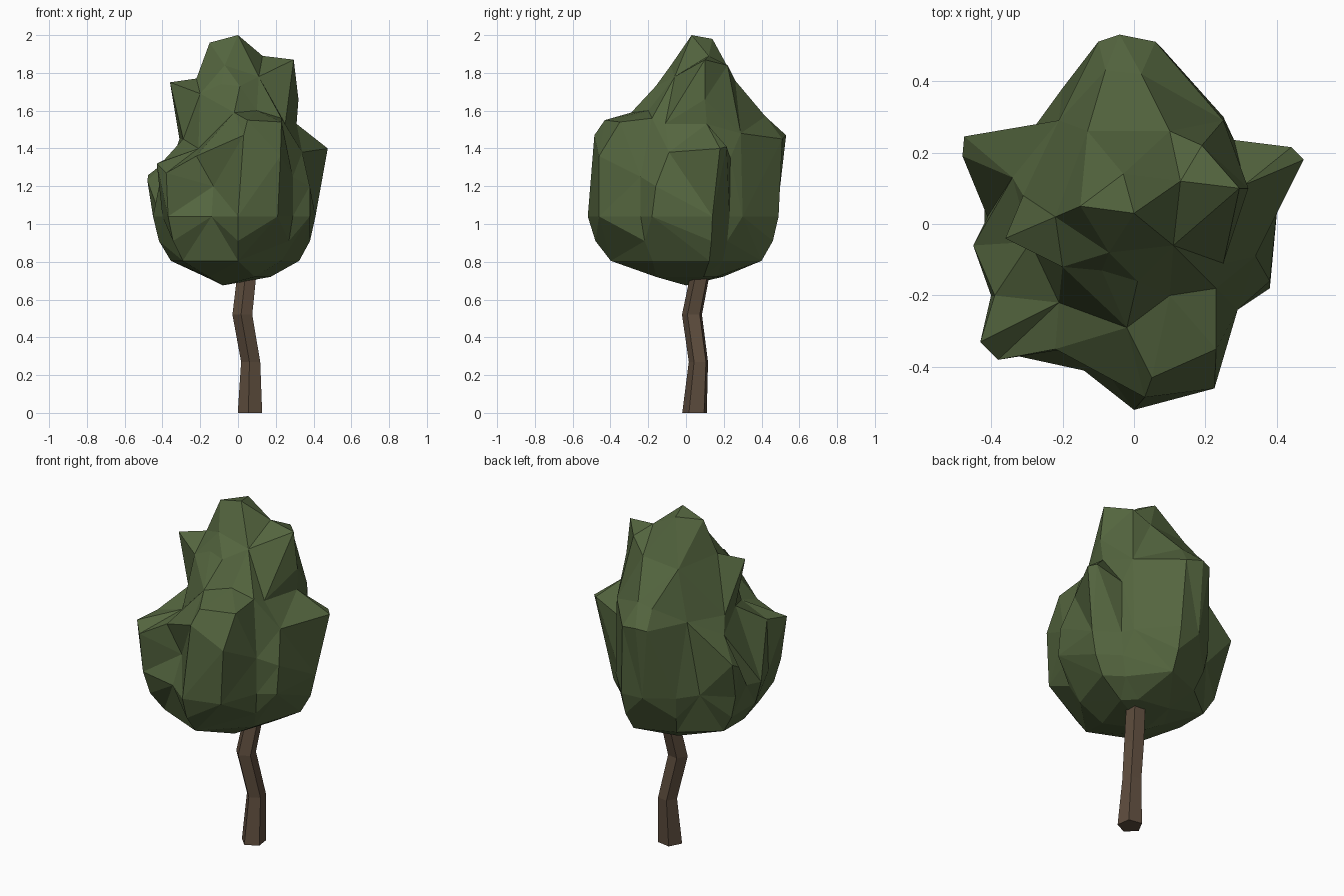
import bpy, bmesh, math
from mathutils import Vector


def material(name, rgb):
    m = bpy.data.materials.new(name)
    m.diffuse_color = (*rgb, 1)
    return m


def finish(bm, name, mat):
    bmesh.ops.recalc_face_normals(bm, faces=bm.faces)
    me = bpy.data.meshes.new(name)
    bm.to_mesh(me)
    bm.free()
    me.materials.append(mat)
    ob = bpy.data.objects.new(name, me)
    bpy.context.collection.objects.link(ob)
    return ob


leaf = material("leaf green", (0.088, 0.130, 0.049))
bark = material("bark brown", (0.110, 0.073, 0.047))

# Trunk: five-sided tube along a crooked path (x, y, z, radius)
path = [(0.067, 0.048, 0, 0.069), (0.07, 0.068, 0.27, 0.054),
        (0.026, 0.034, 0.52, 0.056), (0.048, 0.074, 0.72, 0.054),
        (0.05, 0.09, 0.9, 0.045)]
bm = bmesh.new()
rings = []
for x, y, z, r in path:
    angles = [math.radians(-100 + 72 * i) for i in range(5)]
    rings.append([bm.verts.new((x + r * math.cos(a), y + r * math.sin(a), z)) for a in angles])
for a, b in zip(rings, rings[1:]):
    for i in range(5):
        j = (i + 1) % 5
        bm.faces.new((a[i], a[j], b[j], b[i]))
bm.faces.new(rings[0][::-1])
bm.faces.new(rings[-1])
finish(bm, "trunk", bark)

# Crown belly: lobed outline, shrunk towards the underside
outline = [(0.41, 0.14), (0.38, -0.18), (0.29, -0.24), (0.21, -0.46), (0, -0.52),
           (-0.14, -0.41), (-0.37, -0.36), (-0.40, -0.2), (-0.45, -0.06),
           (-0.41, 0.02), (-0.45, 0.18), (-0.28, 0.27), (-0.2, 0.38),
           (-0.05, 0.48), (0.08, 0.49), (0.25, 0.30), (0.28, 0.23)]
points = [Vector((-0.08, 0, 0.675))]
for scale, z, step in [(1.0, 1.04, 1), (0.93, 0.91, 2), (0.79, 0.805, 2), (0.42, 0.72, 3)]:
    points += [Vector((x * scale, 0.06 + (y - 0.06) * scale, z)) for x, y in outline[::step]]

# Crown top: tips and notches of each leaf clump
clumps = {
    "right": [(0.475, 0.18, 1.4), (0.44, 0.215, 1.41), (0.31, 0.11, 1.53),
              (0.28, 0.235, 1.35), (0.25, 0.29, 1.48), (0.38, -0.16, 1.2),
              (0.34, -0.09, 1.38), (0.25, -0.11, 1.53), (0.29, -0.24, 1.25)],
    "front": [(-0.02, -0.29, 1.59), (0.1, -0.2, 1.6), (0.23, -0.18, 1.56),
              (0.23, -0.35, 1.54), (0.225, -0.46, 1.36), (0.05, -0.43, 1.55),
              (0.03, -0.485, 1.47), (-0.13, -0.34, 1.2)],
    "front left": [(-0.43, -0.33, 1.32), (-0.38, -0.38, 1.27), (-0.22, -0.35, 1.36),
                   (-0.21, -0.22, 1.4), (-0.39, -0.2, 1.34)],
    "left": [(-0.36, -0.04, 1.75), (-0.22, 0.02, 1.77), (-0.20, -0.12, 1.69),
             (-0.29, -0.05, 1.45), (-0.31, 0.08, 1.45)],
    "back left": [(-0.475, 0.245, 1.26), (-0.48, 0.19, 1.23), (-0.34, 0.13, 1.36),
                  (-0.21, 0.29, 1.46)],
    "back": [(-0.04, 0.53, 1.47), (-0.1, 0.51, 1.46), (0.06, 0.51, 1.45),
             (-0.08, 0.43, 1.56), (0.02, 0.42, 1.57)],
    "top": [(0, 0.03, 2.0), (-0.15, 0.05, 1.96), (-0.03, 0.14, 1.98),
            (0.13, 0.12, 1.89), (0.295, 0.10, 1.87), (0.19, 0.22, 1.84),
            (0.1, 0.26, 1.76), (0.11, -0.06, 1.78), (-0.07, -0.08, 1.84),
            (-0.09, -0.13, 1.74), (0.01, -0.16, 1.73), (-0.13, 0.26, 1.74),
            (0.32, 0.10, 1.66)],
}
for pts in clumps.values():
    points += [Vector(p) for p in pts]

# Skin the crown: triangulate the directions from its middle, then restore positions
centre = Vector((0, 0.04, 1.2))
bm = bmesh.new()
home = {}
for p in points:
    d = p - centre
    d.z *= 0.65
    v = bm.verts.new(d.normalized())
    home[v] = p
bmesh.ops.convex_hull(bm, input=list(bm.verts))
for v in bm.verts:
    v.co = home[v]
bmesh.ops.delete(bm, geom=[v for v in bm.verts if not v.link_faces], context='VERTS')
finish(bm, "leaf_crown", leaf)
